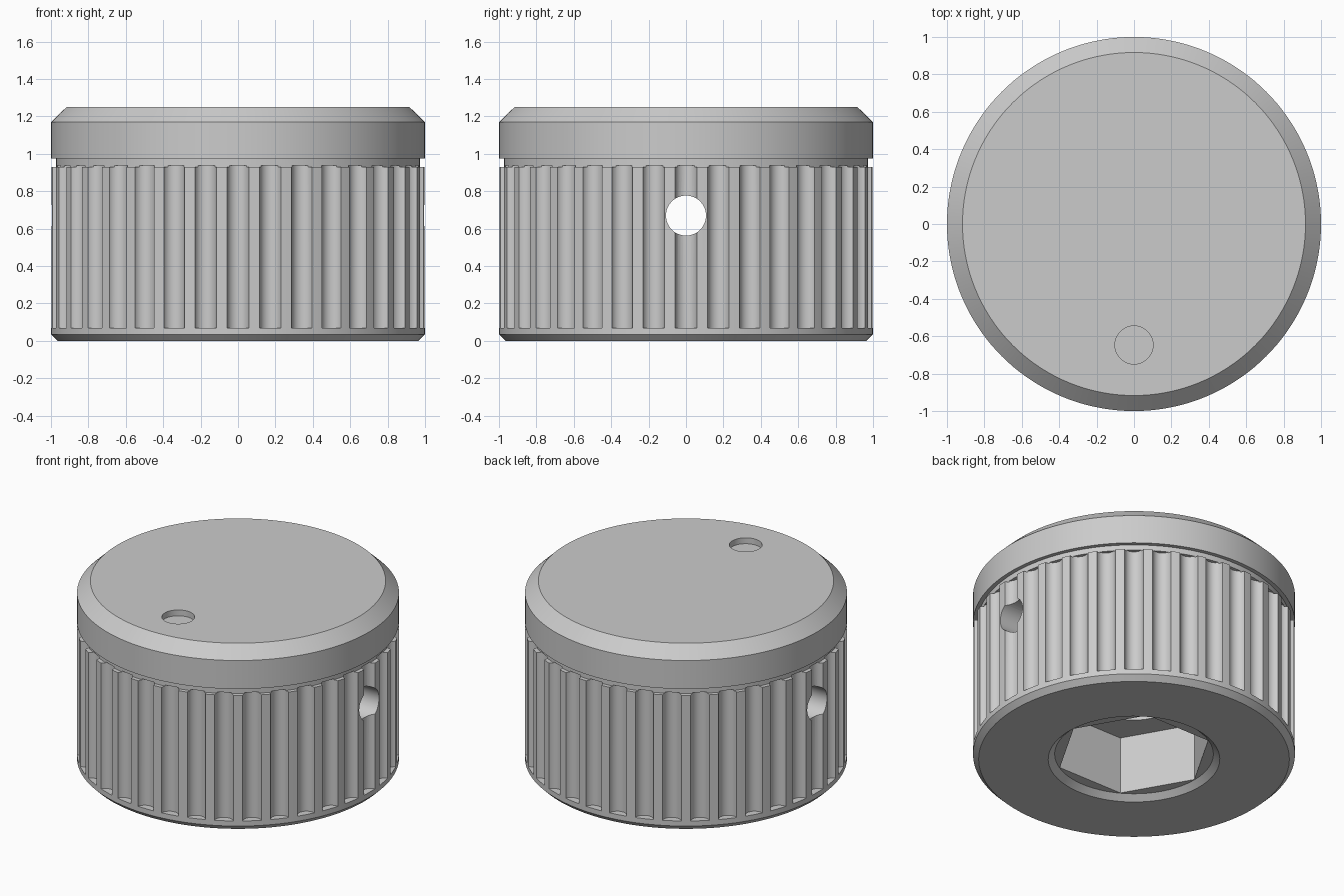
import bpy, math
from mathutils import Matrix

if "Cube" in bpy.data.objects:
    bpy.data.objects.remove(bpy.data.objects["Cube"], do_unlink=True)

import bmesh

grey = bpy.data.materials.new("plain grey")
grey.use_nodes = True
grey.diffuse_color = (0.6, 0.6, 0.6, 1)
grey.node_tree.nodes["Principled BSDF"].inputs["Base Color"].default_value = (0.6, 0.6, 0.6, 1)


def make_object(name, bm):
    bmesh.ops.recalc_face_normals(bm, faces=bm.faces)
    mesh = bpy.data.meshes.new(name)
    bm.to_mesh(mesh)
    bm.free()
    mesh.materials.append(grey)
    obj = bpy.data.objects.new(name, mesh)
    bpy.context.collection.objects.link(obj)
    return obj


def lathe(name, profile, sides=144):
    """Closed solid turned round z from (radius, height) pairs, bottom to top."""
    bm = bmesh.new()
    rings = []
    for r, z in profile:
        rings.append([bm.verts.new((r * math.cos(a), r * math.sin(a), z))
                      for a in (math.tau * i / sides for i in range(sides))])
    for low, high in zip(rings, rings[1:]):
        for i in range(sides):
            j = (i + 1) % sides
            bm.faces.new((low[i], low[j], high[j], high[i]))
    bm.faces.new(rings[0][::-1])
    bm.faces.new(rings[-1])
    return make_object(name, bm)


def cut(target, cutter):
    """Subtract the cutter, then discard it."""
    cutter.hide_render = True
    mod = target.modifiers.new("cut", 'BOOLEAN')
    mod.operation = 'DIFFERENCE'
    mod.solver = 'EXACT'
    mod.object = cutter
    graph = bpy.context.evaluated_depsgraph_get()
    mesh = bpy.data.meshes.new_from_object(target.evaluated_get(graph))
    target.modifiers.clear()
    target.data = mesh
    bpy.data.objects.remove(cutter, do_unlink=True)


# Grip body with a bottom chamfer and a narrower neck under the cap
body = lathe("grip_body", [(0.965, 0), (1, 0.035), (1, 0.93), (0.973, 0.93), (0.973, 0.975)])

# Round flutes about the grip
FLUTES = 36
bm = bmesh.new()
for i in range(FLUTES):
    place = Matrix.Rotation(math.tau * i / FLUTES, 4, 'Z') @ Matrix.Translation((1.01, 0, 0.504))
    bmesh.ops.create_cone(bm, cap_ends=True, segments=24, radius1=0.06, radius2=0.06,
                          depth=0.868, matrix=place)
cut(body, make_object("flute_cutter", bm))

# Underside socket: chamfered mouth, hexagon pocket, round bore
cut(body, lathe("mouth_cutter", [(0.573, -0.036), (0.493, 0.036)], 96))
cut(body, lathe("hexagon_cutter", [(0.49, -0.1), (0.49, 0.43)], 6))
cut(body, lathe("bore_cutter", [(0.26, 0.2), (0.26, 0.93)], 64))

# Cross hole through both sides
bm = bmesh.new()
bmesh.ops.create_cone(bm, cap_ends=True, segments=48, radius1=0.107, radius2=0.107, depth=2.4,
                      matrix=Matrix.Translation((0, 0, 0.67)) @ Matrix.Rotation(math.pi / 2, 4, 'Y'))
cut(body, make_object("cross_hole_cutter", bm))

# Chamfered cap with a shallow round indicator dimple at the front
cap = lathe("cap", [(1, 0.975), (1, 1.17), (0.917, 1.25)])
dimple = lathe("dimple_cutter", [(0.102, 1.21), (0.102, 1.4)], 48)
dimple.data.transform(Matrix.Translation((0, -0.647, 0)))
cut(cap, dimple)

# Smooth the round walls, keep edges crisp
bpy.ops.object.select_all(action='DESELECT')
for obj in (body, cap):
    obj.select_set(True)
bpy.context.view_layer.objects.active = body
bpy.ops.object.shade_smooth_by_angle(angle=math.radians(30))
